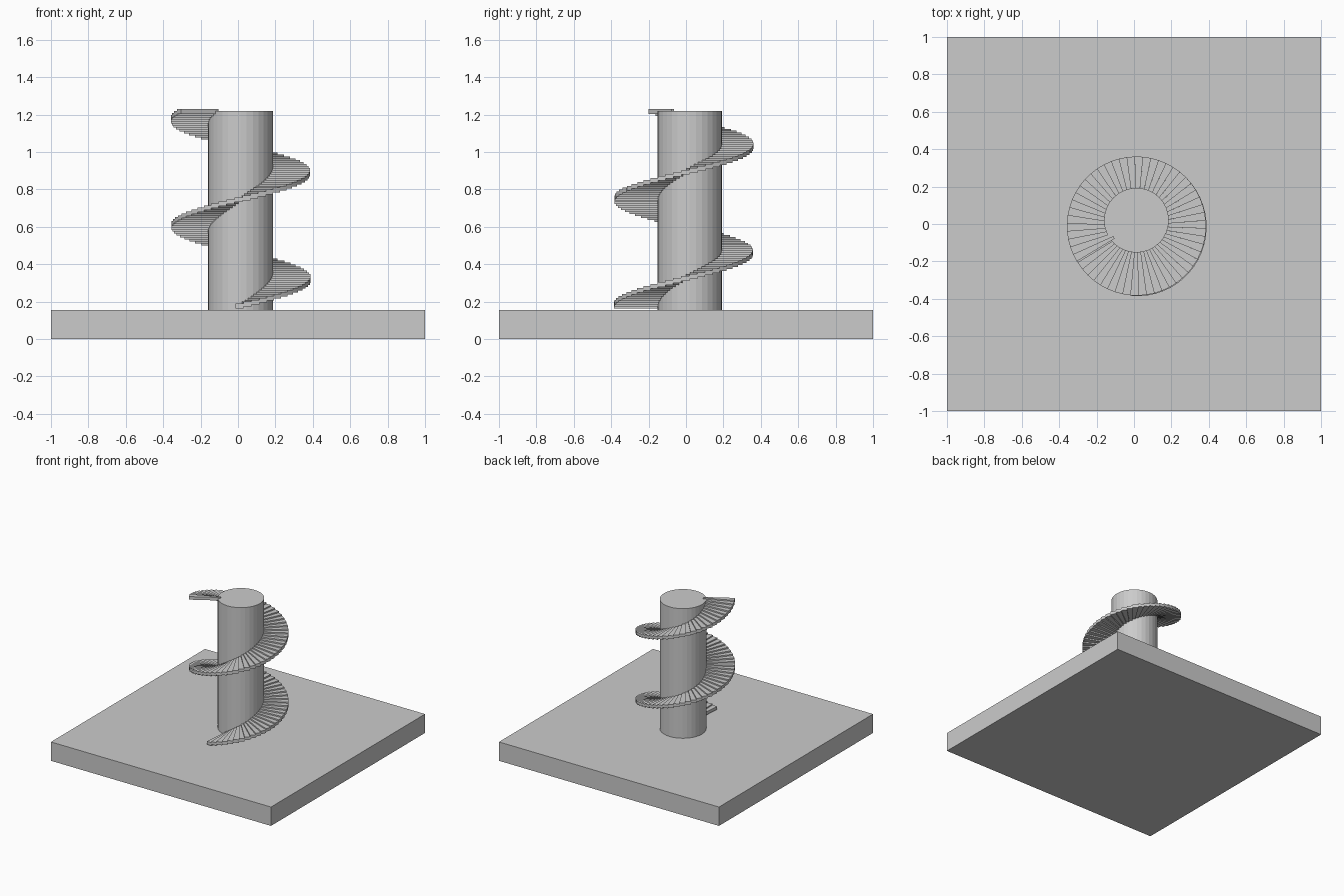
import bpy, bmesh
from math import radians, cos, sin

if "Cube" in bpy.data.objects:
    bpy.data.objects.remove(bpy.data.objects["Cube"])

# Square base slab
bpy.ops.mesh.primitive_cube_add(size=1, location=(0, 0, 0.0775))
base = bpy.context.object
base.name = "base"
base.scale = (2, 2, 0.155)

# Central column
bpy.ops.mesh.primitive_cylinder_add(vertices=32, radius=0.173, depth=1.08,
                                    location=(0.013, 0.02, 0.68))
bpy.context.object.name = "column"

# Spiral of thin, overlapping wedge steps
STEPS, START, END = 100, -95, 571
PITCH, THICK, R_IN, R_OUT = 0.568, 0.025, 0.135, 0.371
turn = (END - START) / STEPS

bm = bmesh.new()
for i in range(STEPS):
    t = i / (STEPS - 1)
    cx, cy = 0.018 - 0.006 * t, -0.015 + 0.006 * t
    a0 = START + i * turn
    mid = a0 + turn / 2
    z = 0.321 + PITCH * mid / 360 - THICK / 2
    a, b = radians(a0), radians(a0 + turn)
    outline = [(R_IN, a), (R_OUT, a), (R_OUT, b), (R_IN, b)]
    low, high = [[bm.verts.new((cx + r * cos(q), cy + r * sin(q), h))
                  for r, q in outline] for h in (z, z + THICK)]
    bm.faces.new(low[::-1])
    bm.faces.new(high)
    for k in range(4):
        n = (k + 1) % 4
        bm.faces.new((low[k], low[n], high[n], high[k]))
mesh = bpy.data.meshes.new("spiral_steps")
bm.to_mesh(mesh)
bm.free()
steps = bpy.data.objects.new("spiral_steps", mesh)
bpy.context.collection.objects.link(steps)
